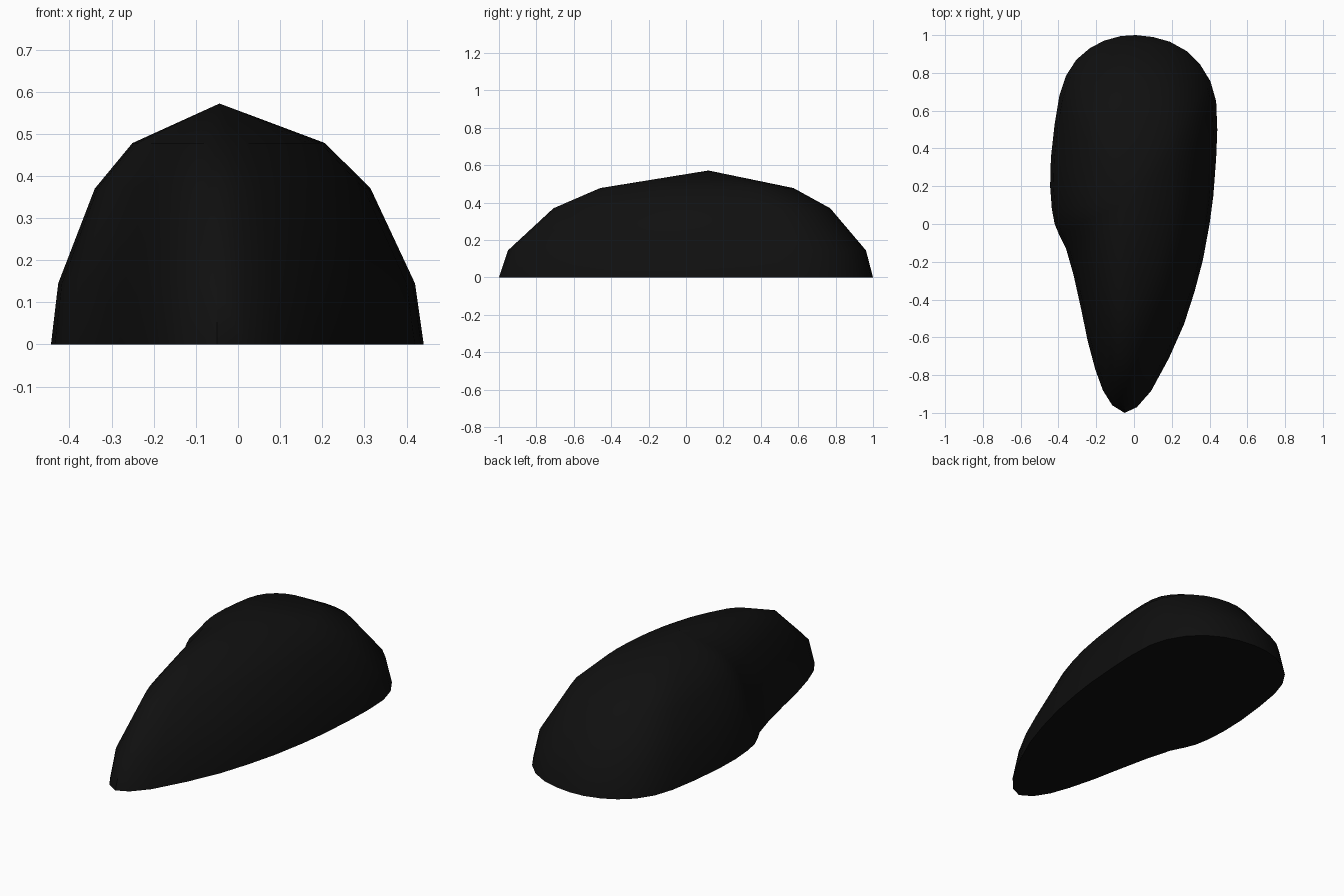
import bpy, bmesh

if "Cube" in bpy.data.objects:
    bpy.data.objects.remove(bpy.data.objects["Cube"])

# Plan outline of the base, clockwise from the back tip
OUTLINE = [
    (0.01, 1.0), (0.10, 0.99), (0.19, 0.965), (0.28, 0.915), (0.35, 0.845),
    (0.405, 0.755), (0.435, 0.65), (0.441, 0.50), (0.435, 0.35), (0.42, 0.15),
    (0.40, 0.0), (0.365, -0.19), (0.32, -0.36), (0.265, -0.53), (0.185, -0.71),
    (0.09, -0.885), (0.015, -0.97), (-0.05, -1.0), (-0.115, -0.96),
    (-0.165, -0.88), (-0.205, -0.77), (-0.245, -0.62), (-0.28, -0.45),
    (-0.32, -0.27), (-0.36, -0.13), (-0.395, -0.06), (-0.42, 0.0),
    (-0.435, 0.08), (-0.444, 0.2), (-0.44, 0.35), (-0.42, 0.53),
    (-0.395, 0.68), (-0.36, 0.785), (-0.305, 0.87), (-0.235, 0.93),
    (-0.16, 0.97), (-0.07, 0.995),
]
APEX = (-0.044, 0.12, 0.572)
# Height and scale of each ring, shrinking toward the apex
LEVELS = [(0.0, 1.0), (0.145, 0.957), (0.37, 0.74), (0.478, 0.517)]

black = bpy.data.materials.new("matte black")
black.diffuse_color = (0.005, 0.005, 0.005, 1)
black.use_nodes = True
black.node_tree.nodes["Principled BSDF"].inputs["Base Color"].default_value = black.diffuse_color

bm = bmesh.new()
rings = [[bm.verts.new((APEX[0] + (x - APEX[0]) * s,
                        APEX[1] + (y - APEX[1]) * s, z)) for x, y in OUTLINE]
         for z, s in LEVELS]
n = len(OUTLINE)

# Flat underside
bm.faces.new(rings[0])
# Stepped dome walls
for low, high in zip(rings, rings[1:]):
    for i in range(n):
        j = (i + 1) % n
        bm.faces.new((low[i], low[j], high[j], high[i]))
# Pointed cap
tip = bm.verts.new(APEX)
for i in range(n):
    bm.faces.new((rings[-1][i], rings[-1][(i + 1) % n], tip))
bmesh.ops.recalc_face_normals(bm, faces=bm.faces)

mesh = bpy.data.meshes.new("domed_shell")
bm.to_mesh(mesh)
bm.free()
mesh.materials.append(black)
shell = bpy.data.objects.new("domed_shell", mesh)
bpy.context.collection.objects.link(shell)

# Smooth around the sides, sharp at the base edge
bpy.context.view_layer.objects.active = shell
shell.select_set(True)
bpy.ops.object.shade_smooth_by_angle(angle=0.7)
